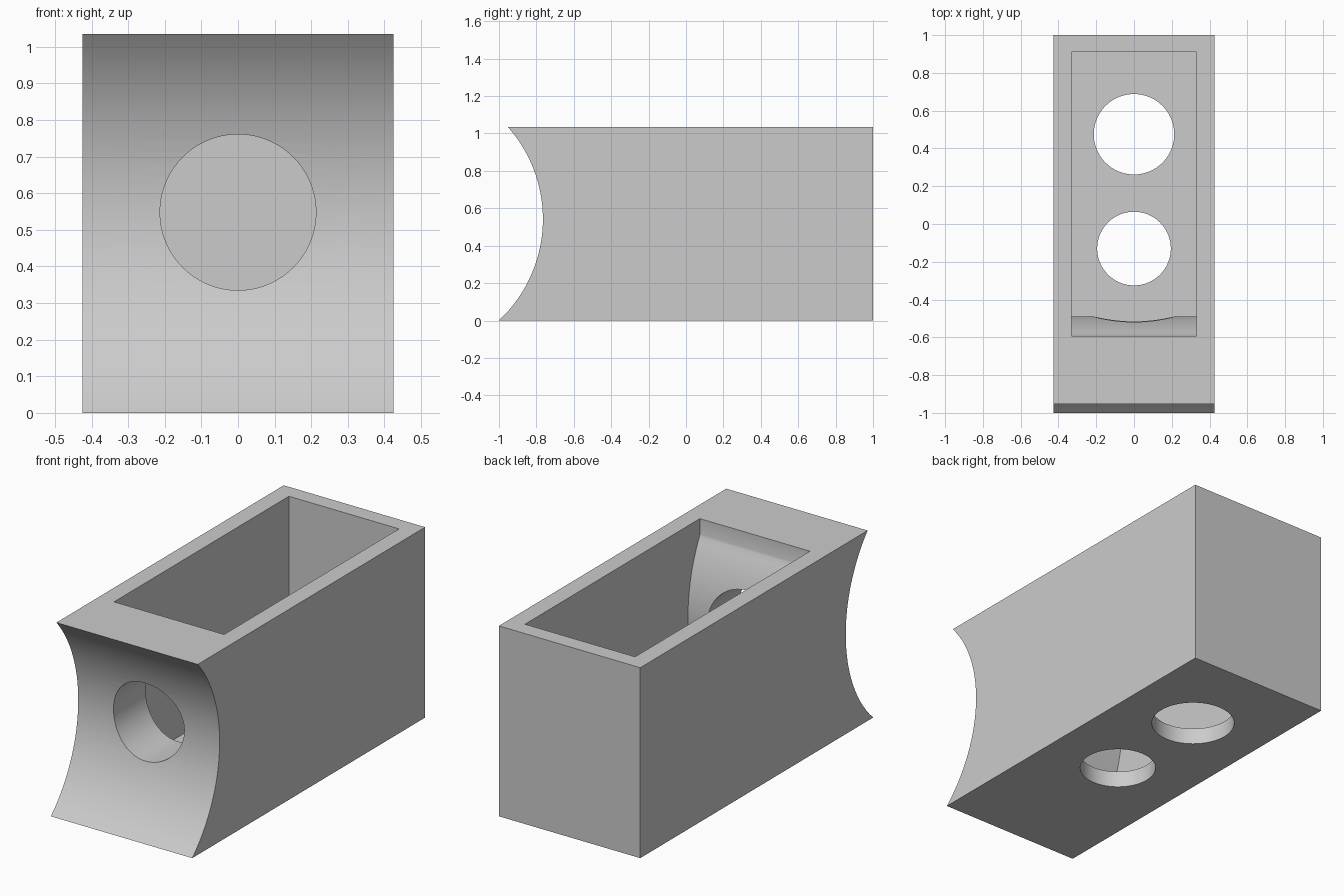
import bpy, bmesh
from math import sqrt, radians
from mathutils import Matrix

cube = bpy.data.objects.get("Cube")
if cube:
    bpy.data.objects.remove(cube, do_unlink=True)

HEIGHT = 1.035
MID = 0.542      # height of the deepest point of the curved end

grey = bpy.data.materials.new("plain grey")
grey.use_nodes = True
colour = (0.6, 0.6, 0.6, 1)
grey.diffuse_color = colour
grey.node_tree.nodes["Principled BSDF"].inputs["Base Color"].default_value = colour


def make_object(name, bm):
    bmesh.ops.recalc_face_normals(bm, faces=bm.faces)
    mesh = bpy.data.meshes.new(name)
    bm.to_mesh(mesh)
    bm.free()
    mesh.materials.append(grey)
    obj = bpy.data.objects.new(name, mesh)
    bpy.context.collection.objects.link(obj)
    return obj


def arc(peak, radius, low, high, steps=32):
    """Side-view arc that reaches furthest back at mid height."""
    heights = [low + (high - low) * i / steps for i in range(steps + 1)]
    return [(peak - radius + sqrt(radius**2 - (z - MID)**2), z) for z in heights]


def extrude_profile(name, profile, half_width):
    bm = bmesh.new()
    face = bm.faces.new([bm.verts.new((-half_width, y, z)) for y, z in profile])
    side = bmesh.ops.extrude_face_region(bm, geom=[face])
    verts = [v for v in side["geom"] if isinstance(v, bmesh.types.BMVert)]
    bmesh.ops.translate(bm, verts=verts, vec=(2 * half_width, 0, 0))
    return make_object(name, bm)


def cylinder(name, radius, depth, centre, axis):
    bm = bmesh.new()
    turn = Matrix.Rotation(radians(90), 4, "X") if axis == "Y" else Matrix()
    bmesh.ops.create_cone(bm, cap_ends=True, segments=72, radius1=radius,
                          radius2=radius, depth=depth,
                          matrix=Matrix.Translation(centre) @ turn)
    return make_object(name, bm)


# Box body with a concave front
housing = extrude_profile(
    "housing", arc(-0.765, 0.742, 0, HEIGHT) + [(1, HEIGHT), (1, 0)], 0.425)

# Open cavity with a bulging front wall, front opening and two floor holes
cutters = [
    extrude_profile("cavity_cutter",
                    arc(-0.49, 0.85, 0.09, 0.94)
                    + [(-0.592, 0.95), (-0.592, 1.2), (0.91, 1.2), (0.91, 0.09)],
                    0.331),
    cylinder("front_opening_cutter", 0.213, 0.9, (0, -0.75, 0.548), "Y"),
    cylinder("rear_floor_hole_cutter", 0.213, 0.4, (0, 0.475, 0), "Z"),
    cylinder("front_floor_hole_cutter", 0.195, 0.4, (0, -0.13, 0), "Z"),
]

bpy.ops.object.select_all(action="DESELECT")
bpy.context.view_layer.objects.active = housing
housing.select_set(True)
for cutter in cutters:
    cutter.hide_render = True
    cut = housing.modifiers.new(cutter.name, "BOOLEAN")
    cut.operation = "DIFFERENCE"
    cut.solver = "EXACT"
    cut.object = cutter
    bpy.ops.object.modifier_apply(modifier=cut.name)
    bpy.data.objects.remove(cutter, do_unlink=True)

bpy.ops.object.shade_smooth_by_angle(angle=radians(25))
